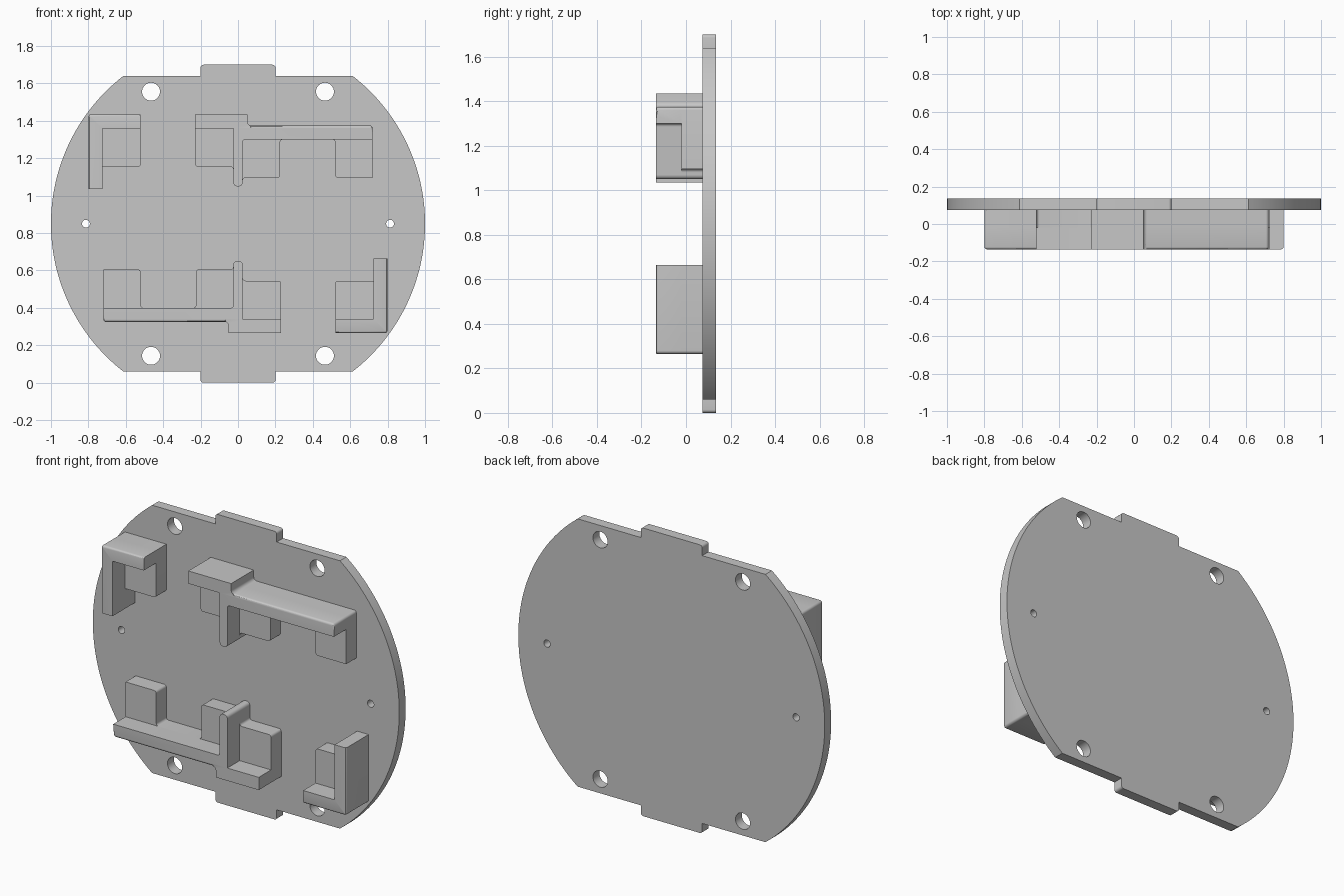
import bpy, bmesh, math
from mathutils import Vector, Matrix

cube = bpy.data.objects.get("Cube")
if cube:
    bpy.data.objects.remove(cube, do_unlink=True)

MID = 0.85                      # height of the plate centre
PLATE_BACK, PLATE_FRONT = 0.135, 0.075
PAD_FRONT, WALL_FRONT = -0.02, -0.135

grey = bpy.data.materials.new("plain grey")
grey.use_nodes = True
grey.diffuse_color = (0.57, 0.57, 0.57, 1)
grey.node_tree.nodes["Principled BSDF"].inputs["Base Color"].default_value = grey.diffuse_color


def rounded(points, steps=5):
    """Turn (x, z, radius) corners into an outline with fillets."""
    out = []
    for i, (x, z, r) in enumerate(points):
        p = Vector((x, z))
        if not r:
            out.append(p)
            continue
        a = (Vector(points[i - 1][:2]) - p).normalized()
        b = (Vector(points[(i + 1) % len(points)][:2]) - p).normalized()
        half = a.angle(b) / 2
        centre = p + (a + b).normalized() * r / math.sin(half)
        start = (p + a * r / math.tan(half) - centre).normalized()
        end = (p + b * r / math.tan(half) - centre).normalized()
        for k in range(steps + 1):
            out.append(centre + start.slerp(end, k / steps) * r)
    return out


def prism(name, outline, back, front, soften=None):
    """Extrude an x-z outline along y; soften picks front edges to round."""
    bm = bmesh.new()
    face = bm.faces.new([bm.verts.new((p[0], back, p[1])) for p in outline])
    ext = bmesh.ops.extrude_face_region(bm, geom=[face])
    verts = [g for g in ext["geom"] if isinstance(g, bmesh.types.BMVert)]
    bmesh.ops.translate(bm, verts=verts, vec=(0, front - back, 0))
    bmesh.ops.recalc_face_normals(bm, faces=bm.faces[:])
    if soften:
        edges = [e for e in bm.edges if all(abs(v.co.y - front) < 1e-4 for v in e.verts)
                 and all(soften(v.co.x, v.co.z) for v in e.verts)]
        bmesh.ops.bevel(bm, geom=edges, offset=0.012, segments=3, profile=0.5, affect='EDGES')
    mesh = bpy.data.meshes.new(name)
    bm.to_mesh(mesh)
    bm.free()
    mesh.materials.append(grey)
    obj = bpy.data.objects.new(name, mesh)
    bpy.context.collection.objects.link(obj)
    return obj


def smooth(obj):
    bpy.ops.object.select_all(action='DESELECT')
    obj.select_set(True)
    bpy.context.view_layer.objects.active = obj
    bpy.ops.object.shade_smooth_by_angle(angle=math.radians(30))


# Backing plate: disc with flat top and bottom, plus a tab on each flat
flat, tab = 0.79, 0.85
limit = math.asin(flat)
arc = [limit * (k / 32 - 1) for k in range(65)]
corners = [(0.2, -tab, 0.015), (0.2, -flat, 0)]
corners += [(math.cos(t), math.sin(t), 0) for t in arc]
corners += [(0.2, flat, 0), (0.2, tab, 0.015)]
corners += [(-x, -z, r) for x, z, r in corners]
plate = prism("backing_plate", [(p.x, p.y + MID) for p in rounded(corners)],
              PLATE_BACK, PLATE_FRONT)

# Screw holes and small pin holes
holes = [(sx * 0.465, sz * 0.706, 0.048) for sx in (-1, 1) for sz in (-1, 1)]
holes += [(sx * 0.813, 0, 0.021) for sx in (-1, 1)]
cutters = bmesh.new()
for x, z, r in holes:
    bmesh.ops.create_cone(cutters, cap_ends=True, segments=32, radius1=r, radius2=r, depth=0.4,
                          matrix=Matrix.Translation((x, 0.1, MID + z)) @ Matrix.Rotation(math.pi / 2, 4, 'X'))
cut_mesh = bpy.data.meshes.new("hole_cutters")
cutters.to_mesh(cut_mesh)
cutters.free()
cutter = bpy.data.objects.new("hole_cutters", cut_mesh)
cutter.hide_render = True
bpy.context.collection.objects.link(cutter)
mod = plate.modifiers.new("holes", 'BOOLEAN')
mod.operation, mod.solver, mod.object = 'DIFFERENCE', 'EXACT', cutter
bpy.context.view_layer.objects.active = plate
bpy.ops.object.modifier_apply(modifier=mod.name)
bpy.data.objects.remove(cutter, do_unlink=True)
smooth(plate)

# Corner bracket: tall L-shaped wall around a low pad
R = 0.015
corner_base = [(-0.8, 1.435, R), (-0.8, 1.035, 0), (-0.725, 1.035, 0), (-0.725, 1.155, 0),
               (-0.52, 1.155, R), (-0.52, 1.435, 0)]
corner_wall = [(-0.8, 1.435, R), (-0.8, 1.035, 0), (-0.725, 1.035, 0), (-0.725, 1.36, 0),
               (-0.52, 1.36, 0), (-0.52, 1.435, 0)]

# Long bracket: stepped beam with a post, backed by three low pads
beam_top = [(0.72, 1.375, R), (0.05, 1.375, 0.02), (0.05, 1.435, 0), (-0.23, 1.435, 0)]
post = [(-0.025, 1.05, 0.02), (0.025, 1.05, 0.02)]
long_base = beam_top + [(-0.23, 1.155, R), (-0.025, 1.155, R)] + post + [
    (0.025, 1.095, R), (0.225, 1.095, R), (0.225, 1.3, R), (0.52, 1.3, R),
    (0.52, 1.095, R), (0.72, 1.095, 0)]
long_wall = beam_top + [(-0.23, 1.36, 0), (-0.025, 1.36, 0)] + post + [
    (0.025, 1.3, R), (0.72, 1.3, 0)]

parts = [
    prism("corner_pad", rounded(corner_base), PLATE_FRONT, PAD_FRONT),
    prism("corner_wall", rounded(corner_wall), PAD_FRONT, WALL_FRONT,
          lambda x, z: x < -0.78 or z > 1.415),
    prism("long_pads", rounded(long_base), PLATE_FRONT, PAD_FRONT),
    prism("long_wall", rounded(long_wall), PAD_FRONT, WALL_FRONT,
          lambda x, z: x > 0.06 and z > 1.35),
]

# Lower brackets repeat the upper ones turned half a turn about the plate centre
for part in parts:
    smooth(part)
    lower = part.copy()
    lower.data = part.data.copy()
    lower.name = "lower_" + part.name
    part.name = "upper_" + part.name
    lower.data.transform(Matrix.Translation((0, 0, 2 * MID)) @ Matrix.Rotation(math.pi, 4, 'Y'))
    bpy.context.collection.objects.link(lower)
